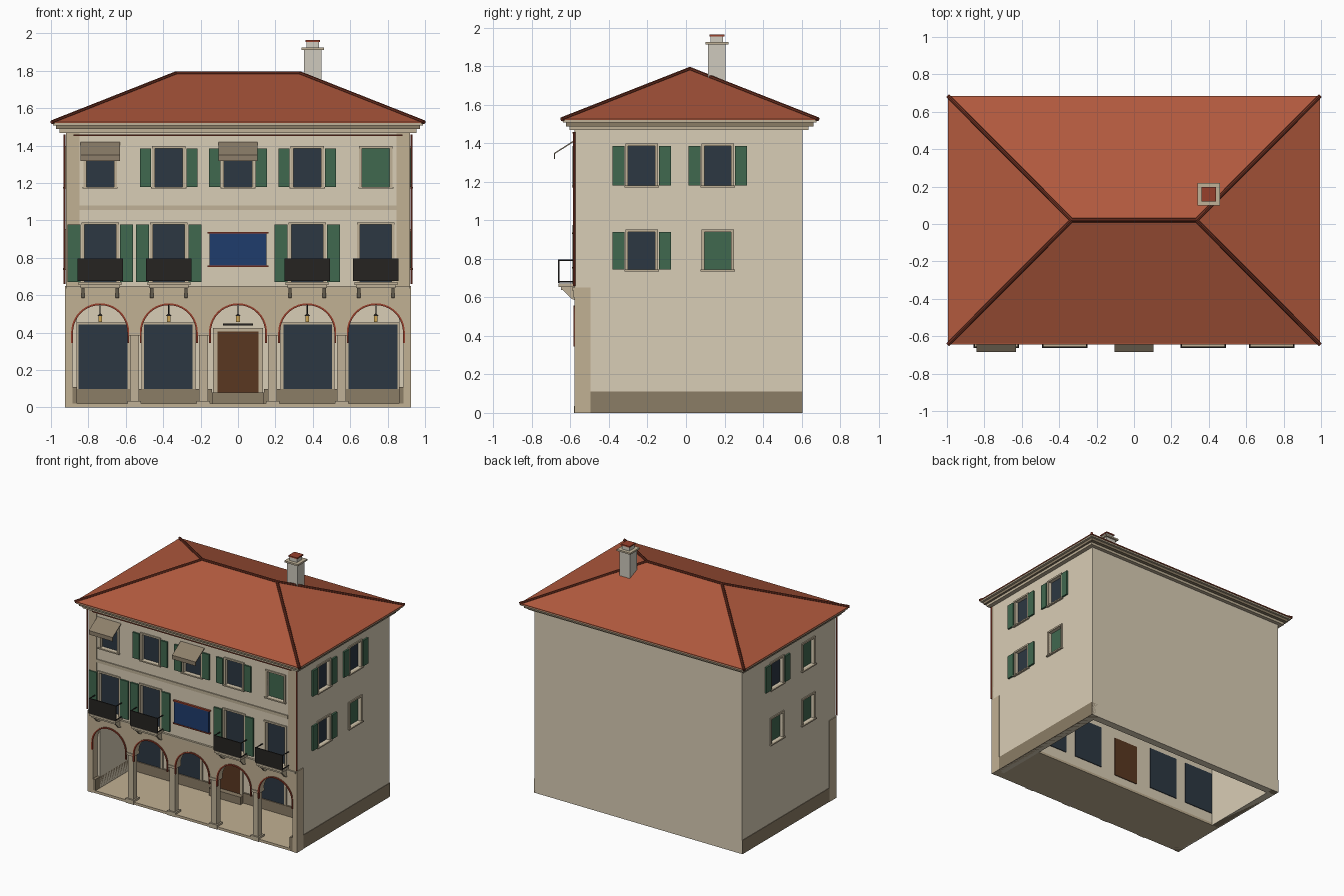
import bpy, bmesh, math
from mathutils import Vector

if "Cube" in bpy.data.objects:
    bpy.data.objects.remove(bpy.data.objects["Cube"])

def mat(name, r, g, b):
    m = bpy.data.materials.new(name)
    m.diffuse_color = (*[(c / 255) ** 2.2 for c in (r, g, b)], 1)
    m.use_nodes = True
    m.node_tree.nodes["Principled BSDF"].inputs["Base Color"].default_value = m.diffuse_color
    return m

CREAM = mat("cream_plaster", 216, 204, 180)
TAN = mat("tan_stone", 192, 175, 146)
STONE = mat("trim_stone", 190, 176, 150)
PLINTH = mat("plinth_stone", 138, 124, 102)
TILE = mat("roof_tile", 176, 90, 64)
RIDGE = mat("ridge_tile", 110, 52, 38)
RED = mat("red_trim", 150, 66, 48)
GLASS = mat("dark_glass", 48, 58, 68)
GREEN = mat("green_shutter", 66, 104, 80)
IRON = mat("black_iron", 42, 40, 38)
WOOD = mat("brown_wood", 90, 58, 38)
BLUE = mat("blue_panel", 36, 62, 108)
GREY = mat("chimney_render", 205, 200, 188)
CANVAS = mat("awning_canvas", 140, 126, 106)
AMBER = mat("lantern_glow", 205, 165, 85)

def finish(name, bm, m):
    bmesh.ops.recalc_face_normals(bm, faces=bm.faces)
    me = bpy.data.meshes.new(name)
    bm.to_mesh(me)
    bm.free()
    ob = bpy.data.objects.new(name, me)
    bpy.context.collection.objects.link(ob)
    me.materials.append(m)
    return ob

def add_box(bm, x0, x1, y0, y1, z0, z1):
    vs = bmesh.ops.create_cube(bm, size=1)["verts"]
    for v in vs:
        v.co = Vector(((x0 + x1) / 2 + v.co.x * (x1 - x0), (y0 + y1) / 2 + v.co.y * (y1 - y0),
                       (z0 + z1) / 2 + v.co.z * (z1 - z0)))

def box(name, m, *dims):
    bm = bmesh.new()
    add_box(bm, *dims)
    return finish(name, bm, m)

def prism(name, m, pts, a0, a1, axis="y"):
    """Extrude a 2D profile (other axis, z) along x or y."""
    bm = bmesh.new()
    vs = [bm.verts.new((p, a0, z) if axis == "y" else (a0, p, z)) for p, z in pts]
    f = bm.faces.new(vs)
    ext = bmesh.ops.extrude_face_region(bm, geom=[f])["geom"]
    d = (0, a1 - a0, 0) if axis == "y" else (a1 - a0, 0, 0)
    bmesh.ops.translate(bm, vec=d, verts=[e for e in ext if isinstance(e, bmesh.types.BMVert)])
    return finish(name, bm, m)

def tube(name, m, a, b, r):
    a, b = Vector(a), Vector(b)
    bm = bmesh.new()
    bmesh.ops.create_cone(bm, cap_ends=True, segments=8, radius1=r, radius2=r, depth=(b - a).length)
    q = (b - a).to_track_quat("Z", "Y").to_matrix().to_4x4()
    q.translation = (a + b) / 2
    bm.transform(q)
    return finish(name, bm, m)

FY, BY, W, T = -0.575, 0.605, 0.92, 0.06

def on_wall(side, u0, u1, d0, d1, z0, z1):
    """Box extents on a facade: u along the wall, d outward from its face."""
    if side == "front":
        return (u0, u1, FY - d1, FY - d0, z0, z1)
    if side == "right":
        return (W + d0, W + d1, u0, u1, z0, z1)
    return (-W - d1, -W - d0, u0, u1, z0, z1)

holes = {"front": [], "right": [], "left": []}

def window(side, u, hw, z0, z1, shutters=0, closed=False):
    def wb(part, m, *d):
        box(f"{side}_{part}", m, *on_wall(side, *d))
    holes[side].append((u - hw, u + hw, -0.03, 0.02, z0, z1))
    wb("shutter_closed" if closed else "window_glass", GREEN if closed else GLASS,
       u - hw, u + hw, -0.04, -0.022, z0, z1)
    for s in (-1, 1):
        a, b = sorted((u + s * hw, u + s * (hw + 0.015)))
        wb("window_jamb", STONE, a, b, -0.005, 0.008, z0, z1)
        if shutters:
            a, b = sorted((u + s * (hw + 0.02), u + s * (hw + 0.02 + shutters)))
            wb("shutter", GREEN, a, b, 0, 0.014, z0, z1)
    wb("window_lintel", STONE, u - hw - 0.015, u + hw + 0.015, -0.005, 0.009, z1, z1 + 0.013)
    wb("window_sill", STONE, u - hw - 0.02, u + hw + 0.02, -0.005, 0.016, z0 - 0.01, z0)

# windows of the three facades
COLS = (-0.737, -0.37, 0, 0.37, 0.737)
for i, x in enumerate(COLS):
    window("front", x, 0.074, 1.18, 1.385, 0.06 if i in (1, 2, 3) else 0, i == 4)
    if i != 2:
        window("front", x, 0.085, 0.672, 0.977, 0.07 if i != 4 else 0)
for side in ("right", "left"):
    for y in (-0.23, 0.165):
        for z0, z1 in ((1.18, 1.385), (0.745, 0.94)):
            if side == "right":
                shut = y > 0 and z0 < 1
            else:
                shut = not (y > 0 and z0 > 1)
            window(side, y, 0.07, z0, z1, 0 if shut else 0.062, shut)

# walls with window recesses
walls = {"front": box("front_upper_wall", CREAM, -W, W, FY, FY + T, 0.6, 1.5),
         "right": box("right_wall", CREAM, W - T, W, FY + T, BY - T, 0, 1.5),
         "left": box("left_wall", CREAM, -W, T - W, FY + T, BY - T, 0, 1.5)}
for side, wall in walls.items():
    bm = bmesh.new()
    for h in holes[side]:
        add_box(bm, *on_wall(side, *h))
    cutter = finish("cutter", bm, CREAM)
    cutter.hide_render = True
    mod = wall.modifiers.new("recesses", "BOOLEAN")
    mod.operation, mod.solver, mod.object = "DIFFERENCE", "EXACT", cutter
    bpy.context.view_layer.objects.active = wall
    bpy.ops.object.modifier_apply(modifier=mod.name)
    bpy.data.objects.remove(cutter)
box("back_wall", CREAM, -W, W, BY - T, BY, 0, 1.5)

# arcade front wall
R, SPRING = 0.147, 0.402
def arc(x, r, n=20):
    return [(x - r * math.cos(math.pi * k / n), SPRING + r * math.sin(math.pi * k / n)) for k in range(n + 1)]
pts = [(-W, 0), (COLS[0] - R, 0)]
for x in COLS:
    pts += arc(x, R)
pts += [(COLS[-1] + R, 0), (W, 0), (W, 0.6), (-W, 0.6)]
prism("arcade_wall", TAN, pts, FY, FY + T)
for x in COLS:
    ro, ri = R + 0.008, R - 0.002
    ring = [(x - ro, 0.345)] + arc(x, ro) + [(x + ro, 0.345), (x + ri, 0.345)] + arc(x, ri)[::-1] + [(x - ri, 0.345)]
    prism("arch_trim", RED, ring, FY - 0.008, FY + 0.005)

# columns between the arches
for x in (-0.5535, -0.185, 0.185, 0.5535):
    yc = FY + T / 2
    for part, h, z0, z1 in (("base", 0.036, 0, 0.035), ("shaft", 0.024, 0.035, 0.385), ("capital", 0.036, 0.385, 0.404)):
        box("column_" + part, STONE, x - h, x + h, yc - h, yc + h, z0, z1)

# portico interior
PY = -0.12
box("portico_floor", TAN, -W + 0.01, W - 0.01, FY, PY + 0.02, 0, 0.02)
box("portico_ceiling", CREAM, -W + T, W - T, FY + T, PY + 0.02, 0.6, 0.62)
box("portico_back_wall", CREAM, -W + T, W - T, PY, PY + 0.02, 0.02, 0.61)
for x in (-0.722, -0.372, 0.372, 0.722):
    box("shop_window", GLASS, x - 0.13, x + 0.13, PY - 0.006, PY + 0.026, 0.1, 0.445)
    for s in (-1, 1):
        box("shop_window_jamb", STONE, x + s * 0.137 - 0.007, x + s * 0.137 + 0.007, PY - 0.012, PY, 0.1, 0.455)
    box("shop_window_head", STONE, x - 0.13, x + 0.13, PY - 0.012, PY, 0.445, 0.455)
for s in (-1, 1):
    a, b = sorted((s * 0.14, s * (W - T)))
    box("portico_plinth", PLINTH, a, b, PY - 0.014, PY, 0.02, 0.1)
    box("door_jamb", STONE, s * 0.121 - 0.012, s * 0.121 + 0.012, PY - 0.012, PY, 0.02, 0.42)
box("door_step", PLINTH, -0.14, 0.14, PY - 0.05, PY, 0.02, 0.08)
box("door", WOOD, -0.109, 0.109, PY - 0.006, PY + 0.026, 0.08, 0.405)
box("door_lintel", STONE, -0.133, 0.133, PY - 0.012, PY, 0.405, 0.425)
box("door_bar", IRON, -0.08, 0.08, PY - 0.04, PY, 0.438, 0.448)
for x in COLS:
    y = -0.35
    tube("lantern_rod", IRON, (x, y, 0.5), (x, y, 0.6), 0.003)
    box("lantern_body", AMBER, x - 0.01, x + 0.01, y - 0.01, y + 0.01, 0.458, 0.488)
    prism("lantern_cap", IRON, [(x - 0.016, 0.488), (x + 0.016, 0.488), (x, 0.505)], y - 0.014, y + 0.014)

# plinths, corner stones, pilasters and downpipes
for s, side in ((1, "right"), (-1, "left")):
    box("side_plinth", PLINTH, *on_wall(side, FY, BY, -T, 0.004, 0, 0.11))
    box("corner_stone", TAN, *on_wall(side, FY - 0.004, FY + 0.08, -0.03, 0.006, 0, 0.65))
    a, b = sorted((s * 0.848, s * W))
    box("corner_pilaster", TAN, a, b, FY - 0.005, FY + 0.01, 0.65, 1.47)
    tube("downpipe", RED, (s * 0.928, FY - 0.006, 0.66), (s * 0.928, FY - 0.006, 1.46), 0.006)
box("string_course", TAN, -W, W, FY - 0.008, FY + 0.01, 0.6, 0.64)
box("string_course_top", STONE, -W, W, FY - 0.016, FY + 0.01, 0.636, 0.65)
box("upper_band", STONE, -0.848, 0.848, FY - 0.008, FY + 0.01, 1.055, 1.08)
box("front_rail", RIDGE, -0.88, 0.88, FY - 0.014, FY, 1.451, 1.459)

# balconies
for x in (c for c in COLS if c):
    box("balcony_slab", STONE, x - 0.115, x + 0.115, -0.662, FY, 0.655, 0.672)
    box("balcony_moulding", STONE, x - 0.105, x + 0.105, -0.648, FY, 0.638, 0.655)
    for s in (-1, 1):
        c = x + s * 0.092
        prism("balcony_bracket", STONE, [(FY, 0.585), (FY - 0.02, 0.592), (-0.64, 0.638), (FY, 0.638)],
              c - 0.009, c + 0.009, "x")
        for z in (0.682, 0.792):
            tube("balcony_side_rail", IRON, (x + s * 0.117, -0.66, z), (x + s * 0.117, FY, z), 0.004)
    box("balcony_railing", IRON, x - 0.121, x + 0.121, -0.664, -0.656, 0.675, 0.796)

# blue wall panel
box("blue_panel", BLUE, -0.153, 0.153, FY - 0.014, FY, 0.755, 0.93)
for z in (0.75, 0.93):
    box("panel_border", RED, -0.162, 0.162, FY - 0.018, FY, z, z + 0.008)

# awnings
for x in (COLS[0], 0):
    prism("awning", CANVAS, [(FY, 1.42), (-0.685, 1.35), (-0.685, 1.318), (-0.68, 1.318), (-0.68, 1.346), (FY, 1.412)],
          x - 0.105, x + 0.105, "x")

# cornice and hipped roof
for name, m, x, y0, y1, z0, z1 in (("cornice_low", STONE, 0.955, -0.605, 0.635, 1.468, 1.488),
                                   ("cornice_mid", PLINTH, 0.972, -0.622, 0.662, 1.488, 1.508),
                                   ("eaves", STONE, 0.99, -0.638, 0.678, 1.508, 1.522)):
    box(name, m, -x, x, y0, y1, z0, z1)
RX, Y0, Y1, RZ = 0.995, -0.645, 0.685, 1.786
base = [(-RX, Y0, 1.525), (RX, Y0, 1.525), (RX, Y1, 1.525), (-RX, Y1, 1.525)]
top = [(-0.333, 0.02, RZ), (0.333, 0.02, RZ)]
bm = bmesh.new()
v = [bm.verts.new(p) for p in base + top]
for f in ((0, 1, 5, 4), (1, 2, 5), (2, 3, 4, 5), (3, 0, 4), (3, 2, 1, 0)):
    bm.faces.new([v[i] for i in f])
finish("roof", bm, TILE)
box("roof_edge", TILE, -RX, RX, Y0, Y1, 1.52, 1.527)
tube("ridge_cap", RIDGE, *top, 0.011)
for i, b in enumerate(base):
    tube("hip_cap", RIDGE, b, top[1 if i in (1, 2) else 0], 0.011)

# chimney
for part, m, h, z0, z1 in (("stack", GREY, 0.046, 1.65, 1.912), ("collar", STONE, 0.06, 1.912, 1.925),
                           ("pot", GREY, 0.033, 1.925, 1.955), ("cap", RED, 0.039, 1.955, 1.965)):
    box("chimney_" + part, m, 0.4 - h, 0.4 + h, 0.16 - h, 0.16 + h, z0, z1)
